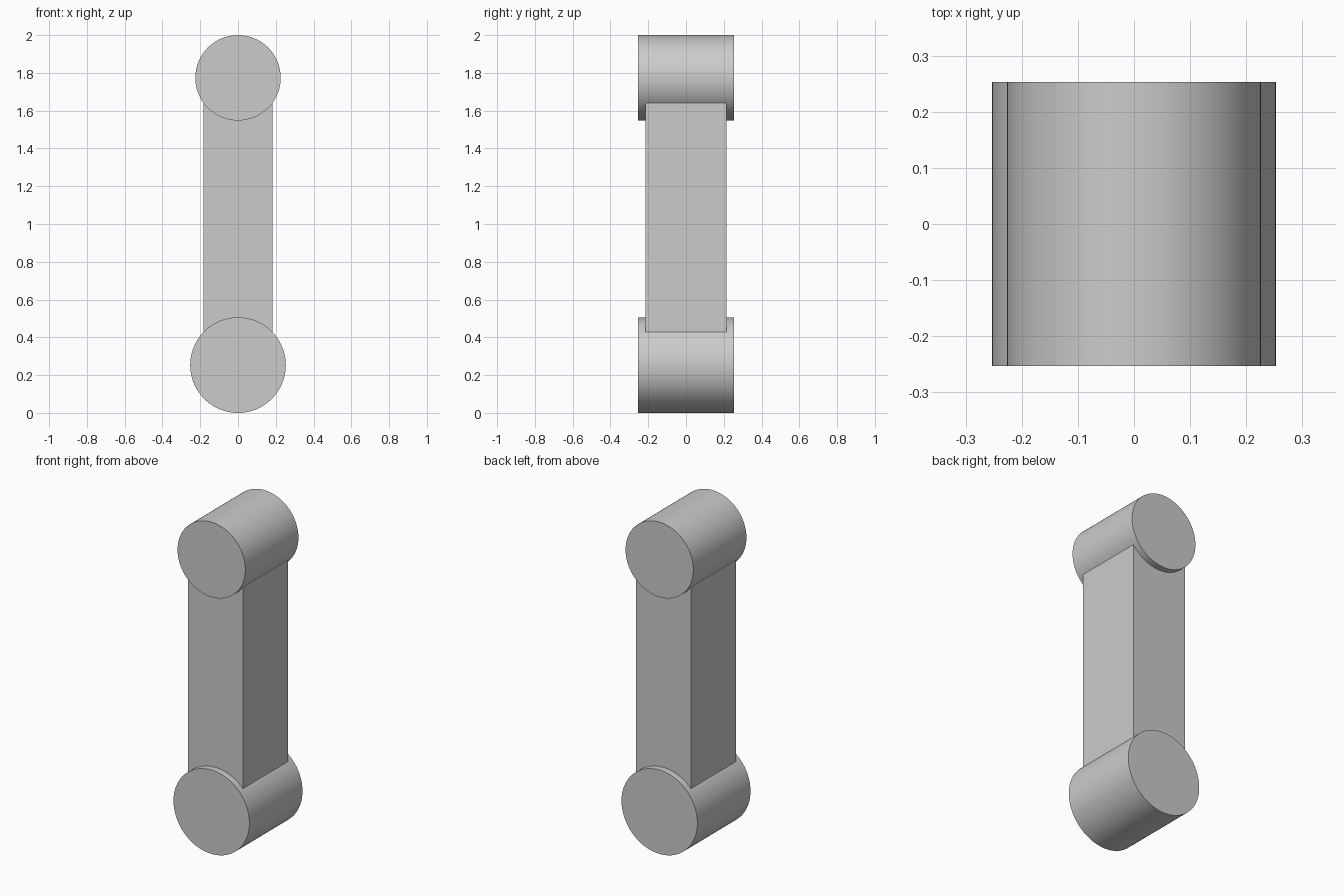
import bpy
import math

cube = bpy.data.objects.get("Cube")
if cube:
    bpy.data.objects.remove(cube, do_unlink=True)

# One plain grey for the whole link
GREY = (0.6, 0.6, 0.6, 1.0)
grey = bpy.data.materials.new("plain grey")
grey.use_nodes = True
grey.diffuse_color = GREY
grey.node_tree.nodes["Principled BSDF"].inputs["Base Color"].default_value = GREY

DEPTH = 0.506
LOW_R, TOP_R = 0.253, 0.226
LOW_Z, TOP_Z = LOW_R, 2 - TOP_R


def finish(name):
    obj = bpy.context.object
    obj.name = name
    obj.data.materials.append(grey)
    return obj


def joint(name, radius, z):
    """Round joint lying front to back."""
    bpy.ops.mesh.primitive_cylinder_add(
        vertices=96, radius=radius, depth=DEPTH,
        location=(0, 0, z), rotation=(math.pi / 2, 0, 0))
    finish(name)
    bpy.ops.object.shade_smooth_by_angle(angle=math.radians(30))


# Joints at both ends
joint("lower_joint", LOW_R, LOW_Z)
joint("upper_joint", TOP_R, TOP_Z)

# Straight bar running between the joint centres
bpy.ops.mesh.primitive_cube_add(size=1, location=(0, 0, (LOW_Z + TOP_Z) / 2))
bar = finish("link_bar")
bar.scale = (0.366, 0.428, TOP_Z - LOW_Z)
bpy.ops.object.transform_apply(location=False, rotation=False, scale=True)
